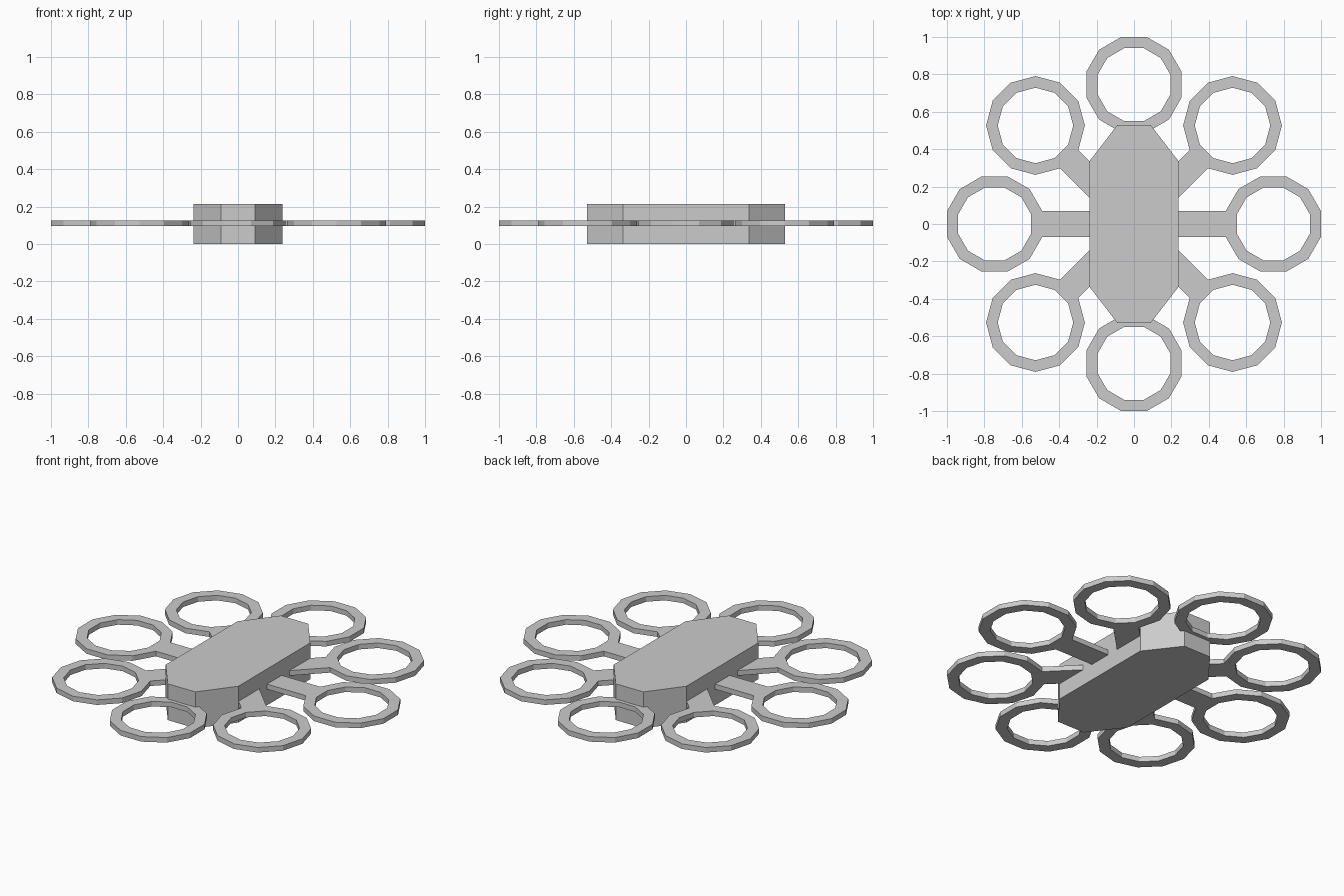
import bpy, bmesh
from math import sin, cos, tan, pi, radians

if "Cube" in bpy.data.objects:
    bpy.data.objects.remove(bpy.data.objects["Cube"])

SIDES = 12
RING_DIST = 0.745
R_OUT = 0.255 / cos(pi / SIDES)
R_IN = 0.195 / cos(pi / SIDES)
Z0, Z1 = 0.095, 0.125


def finish(name, bm):
    bmesh.ops.recalc_face_normals(bm, faces=bm.faces)
    mesh = bpy.data.meshes.new(name)
    bm.to_mesh(mesh)
    bm.free()
    obj = bpy.data.objects.new(name, mesh)
    bpy.context.collection.objects.link(obj)
    return obj


def prism(name, outline, z0, z1):
    bm = bmesh.new()
    face = bm.faces.new([bm.verts.new((x, y, z0)) for x, y in outline])
    top = bmesh.ops.extrude_face_region(bm, geom=[face], use_keep_orig=True)
    moved = [v for v in top["geom"] if isinstance(v, bmesh.types.BMVert)]
    bmesh.ops.translate(bm, verts=moved, vec=(0, 0, z1 - z0))
    return finish(name, bm)


def rotor_ring(name):
    # Flat twelve-sided ring with a rectangular cross-section
    bm = bmesh.new()
    section = [(R_OUT, Z0), (R_OUT, Z1), (R_IN, Z1), (R_IN, Z0)]
    loops = []
    for i in range(SIDES):
        a = (i + 0.5) * 2 * pi / SIDES
        loops.append([bm.verts.new((RING_DIST + r * cos(a), r * sin(a), z))
                      for r, z in section])
    for i in range(SIDES):
        a, b = loops[i], loops[(i + 1) % SIDES]
        for j in range(4):
            k = (j + 1) % 4
            bm.faces.new((a[j], b[j], b[k], a[k]))
    return finish(name, bm)


# Elongated octagonal body
prism("body", [(0.09, -0.528), (0.238, -0.336), (0.238, 0.336), (0.09, 0.528),
               (-0.09, 0.528), (-0.238, 0.336), (-0.238, -0.336), (-0.09, -0.528)],
      0.0, 0.215)

# Eight arms, each ending in a rotor ring
half = 0.255 * tan(pi / SIDES)
inner, outer = 0.18, RING_DIST - 0.255
for n in range(8):
    arm = prism(f"arm_{n + 1}", [(inner, -half), (outer, -half),
                                 (outer, half), (inner, half)], Z0, Z1)
    ring = rotor_ring(f"rotor_ring_{n + 1}")
    for part in (arm, ring):
        part.rotation_euler.z = radians(45 * n)
